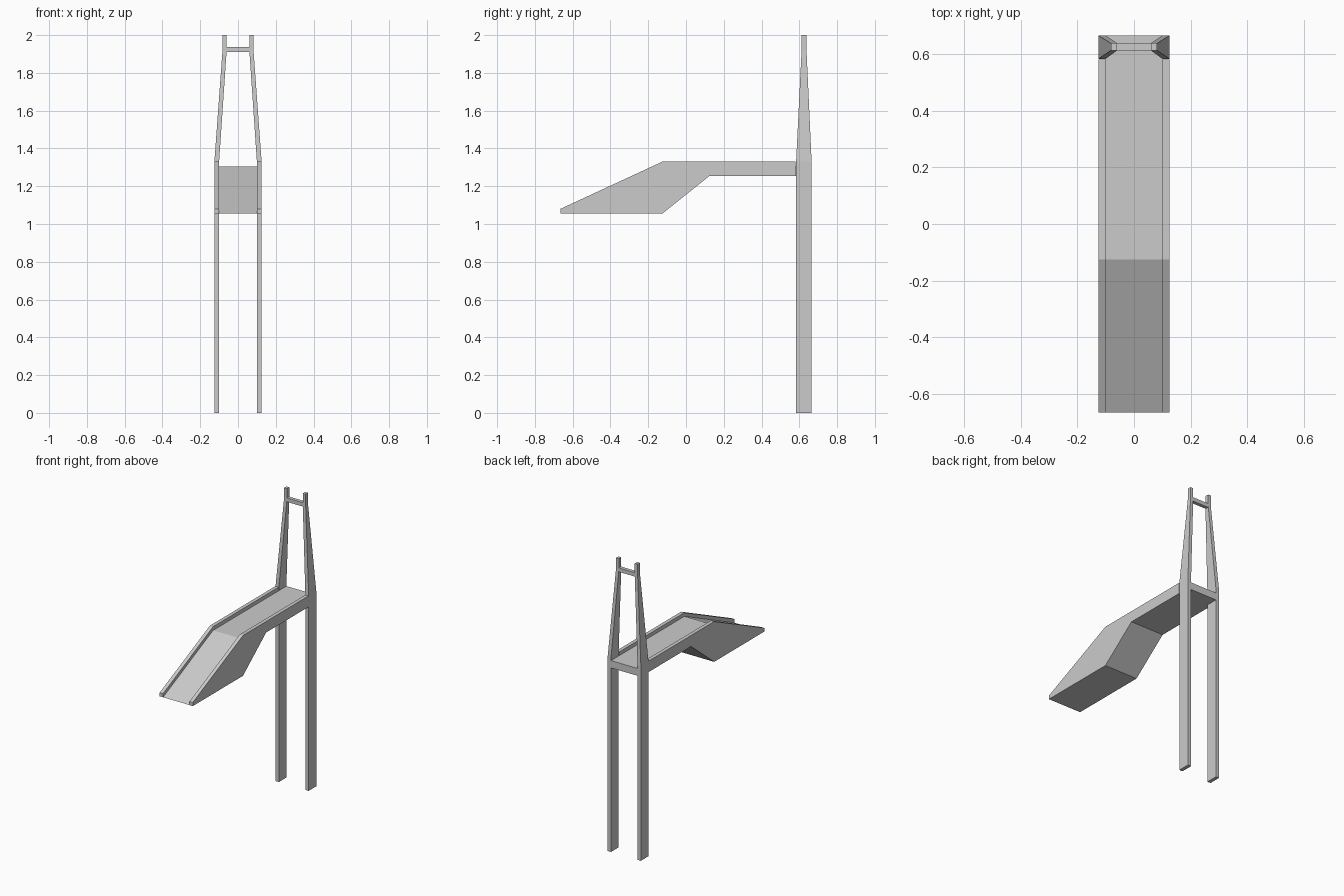
import bpy

if "Cube" in bpy.data.objects:
    bpy.data.objects.remove(bpy.data.objects["Cube"])


def make_mesh(name, verts, faces):
    mesh = bpy.data.meshes.new(name)
    mesh.from_pydata(verts, [], faces)
    mesh.update()
    obj = bpy.data.objects.new(name, mesh)
    bpy.context.collection.objects.link(obj)
    return obj


def extrude_x(name, profile, x0, x1):
    """Extrude a (y, z) outline between two x positions."""
    n = len(profile)
    verts = [(x, y, z) for x in (x0, x1) for y, z in profile]
    faces = [tuple(range(n))[::-1], tuple(range(n, 2 * n))]
    faces += [(i, (i + 1) % n, n + (i + 1) % n, n + i) for i in range(n)]
    return make_mesh(name, verts, faces)


def loft_z(name, sections):
    """Connect rectangles given as (z, x0, x1, y0, y1)."""
    verts, faces = [], []
    for z, x0, x1, y0, y1 in sections:
        verts += [(x0, y0, z), (x1, y0, z), (x1, y1, z), (x0, y1, z)]
    for s in range(len(sections) - 1):
        for i in range(4):
            a, b = 4 * s + i, 4 * s + (i + 1) % 4
            faces.append((a, b, b + 4, a + 4))
    t = len(verts)
    faces += [(3, 2, 1, 0), (t - 4, t - 3, t - 2, t - 1)]
    return make_mesh(name, verts, faces)


def mirror_x(obj):
    mod = obj.modifiers.new("mirror", 'MIRROR')
    mod.use_mirror_merge = False


# Deck and ramp body, slightly lower than the side walls
underside = [(-0.125, 1.055), (0.125, 1.255), (0.665, 1.255)]
extrude_x("deck", [(-0.665, 1.055)] + underside
          + [(0.665, 1.305), (-0.125, 1.305)], -0.1, 0.1)

# Side walls that stand above the deck as low kerbs
wall = extrude_x("side_wall", [(-0.665, 1.055), (-0.125, 1.055),
                               (0.125, 1.255), (0.58, 1.255),
                               (0.58, 1.33), (-0.125, 1.33),
                               (-0.665, 1.08)], 0.1, 0.125)
mirror_x(wall)

# Tower legs: straight below the deck, tapered above, straight tips
leg = loft_z("tower_leg", [
    (0.0, 0.1, 0.125, 0.583, 0.665),
    (1.33, 0.1, 0.125, 0.583, 0.665),
    (1.92, 0.06, 0.082, 0.612, 0.638),
    (2.0, 0.06, 0.082, 0.612, 0.638)])
mirror_x(leg)

# Crossbar joining the tower tips
loft_z("tower_crossbar", [(1.91, -0.062, 0.062, 0.613, 0.637),
                          (1.937, -0.062, 0.062, 0.613, 0.637)])
